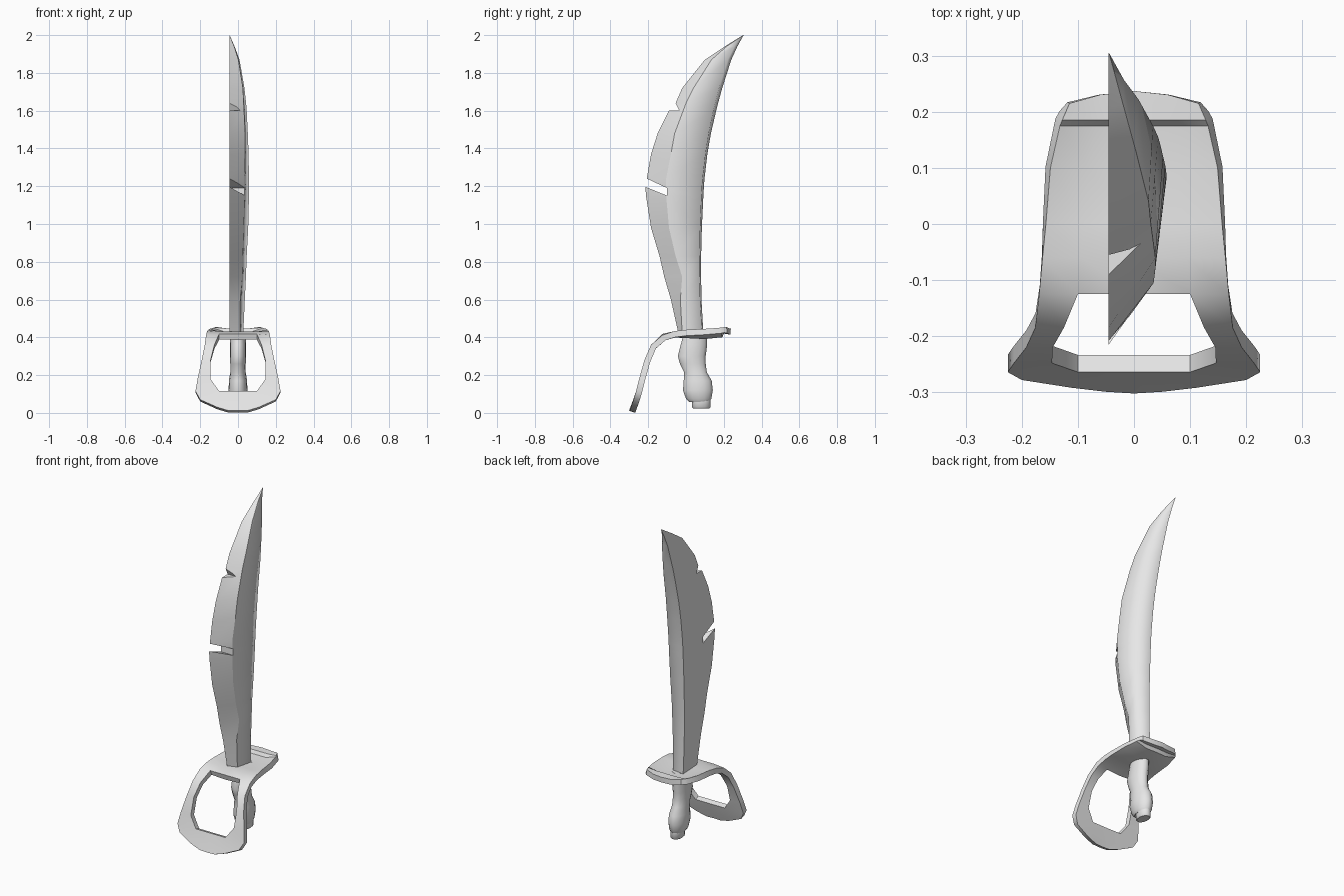
import bpy, bmesh, math

old = bpy.data.objects.get("Cube")
if old:
    bpy.data.objects.remove(old)

grey = bpy.data.materials.new("plain_grey")
grey.use_nodes = True
grey.diffuse_color = (0.8, 0.8, 0.8, 1)
grey.node_tree.nodes["Principled BSDF"].inputs["Base Color"].default_value = (0.8, 0.8, 0.8, 1)


def finish(name, bm):
    mesh = bpy.data.meshes.new(name)
    bm.to_mesh(mesh)
    bm.free()
    mesh.materials.append(grey)
    obj = bpy.data.objects.new(name, mesh)
    bpy.context.collection.objects.link(obj)
    return obj


def loft(name, rings, sharp_columns=(), smooth=True):
    """Skin closed rings of equal length and cap both ends."""
    bm = bmesh.new()
    rows = [[bm.verts.new(p) for p in ring] for ring in rings]
    n = len(rows[0])
    for a, b in zip(rows, rows[1:]):
        for i in range(n):
            j = (i + 1) % n
            bm.faces.new((a[i], a[j], b[j], b[i])).smooth = smooth
    caps = [bm.faces.new(rows[0][::-1]), bm.faces.new(rows[-1])]
    for cap in caps:
        for e in cap.edges:
            e.smooth = False
    for a, b in zip(rows, rows[1:]):
        for c in sharp_columns:
            bm.edges.get((a[c], b[c])).smooth = False
    bmesh.ops.recalc_face_normals(bm, faces=bm.faces)
    return finish(name, bm)


# Blade: flat on one side, bevelled cutting edge, broad rounded spine
# columns: z, edge y, ridge x, ridge y, spine x, spine y, back y
FLAT = -0.045
stations = [
    (.42, -.04, .01, -.02, .028, .085, .092),
    (.60, -.08, .012, -.03, .036, .075, .082),
    (.72, -.115, .022, -.02, .042, .072, .08),
    (.83, -.14, .025, -.055, .046, .072, .08),
    (.98, -.185, .03, -.09, .054, .075, .084),
    (1.15, -.212, .035, -.105, .058, .082, .092),
    (1.20, -.215, .035, -.105, .058, .085, .095),
    (1.24, -.208, .035, -.105, .058, .088, .098),
    (1.37, -.185, .038, -.08, .056, .103, .113),
    (1.48, -.15, .038, -.06, .052, .12, .132),
    (1.60, -.09, .032, -.015, .046, .145, .16),
    (1.64, -.055, .03, .0, .043, .155, .17),
    (1.72, -.02, .026, .04, .034, .175, .192),
    (1.87, .10, .002, .135, .008, .222, .24),
    (1.94, .205, -.02, .215, -.018, .257, .272),
    (2.0, .302, -.044, .303, -.044, .304, .305),
]
rings = [[(FLAT, e, z), (rx, ry, z), (sx, sy, z), (FLAT, b, z)]
         for z, e, rx, ry, sx, sy, b in stations]
blade = loft("blade", rings, sharp_columns=(0, 1, 3))


# Nicks in the cutting edge, cut with hidden prisms
def nick(name, outline):
    cutter = loft(name, [[(x, y, z) for y, z in outline] for x in (-.2, .2)], smooth=False)
    cutter.hide_render = True
    cutter.hide_set(True)
    mod = blade.modifiers.new(name, 'BOOLEAN')
    mod.object = cutter
    mod.solver = 'EXACT'


nick("large_nick_cutter", [(-.26, 1.215), (-.10, 1.15), (-.10, 1.19), (-.26, 1.265)])
nick("small_nick_cutter", [(-.12, 1.60), (-.035, 1.60), (-.055, 1.64), (-.12, 1.66)])

# Guard: dished plate that bends down into an open knuckle loop
# columns: y, z, outer half width, inner half width, centre y shift, centre drop
plate = [
    (.215, .455, .115, .06, .022, .008),
    (.185, .452, .128, .07, 0, .004),
    (.175, .450, .132, .066, 0, .022),
    (.10, .445, .149, .08, 0, .022),
    (0, .44, .157, .088, 0, .012),
    (-.06, .433, .163, .094, 0, .002),
    (-.125, .412, .169, .10, 0, -.006),
    (-.185, .36, .176, .125, 0, 0),
    (-.22, .28, .192, .145, 0, 0),
    (-.248, .18, .214, .146, 0, 0),
    (-.264, .115, .225, .10, 0, 0),
    (-.278, .07, .20, .09, -.006, .012),
    (-.292, .03, .11, .05, -.010, .018),
]
HOLE = range(6, 10)
bm = bmesh.new()
rows = []
for y, z, wo, wi, shift, drop in plate:
    pts = [(-wo, y, z), (-wi, y + shift * .7, z - drop), (0, y + shift, z - drop),
           (wi, y + shift * .7, z - drop), (wo, y, z)]
    rows.append([bm.verts.new(p) for p in pts])
for r, (a, b) in enumerate(zip(rows, rows[1:])):
    for c in range(4):
        if not (r in HOLE and c in (1, 2)):
            bm.faces.new((a[c], b[c], b[c + 1], a[c + 1])).smooth = True
bmesh.ops.delete(bm, geom=[v for v in bm.verts if not v.link_faces], context='VERTS')
guard = finish("knuckle_guard", bm)
solid = guard.modifiers.new("thickness", 'SOLIDIFY')
solid.thickness = .032
solid.offset = -1


# Grip and pommel: oval rings stacked along z
def oval_stack(name, levels, sides=14):
    angles = [2 * math.pi * i / sides for i in range(sides)]
    return loft(name, [[(hx * math.cos(t), (y0 + y1) / 2 + (y1 - y0) / 2 * math.sin(t), z)
                        for t in angles] for z, y0, y1, hx in levels])


oval_stack("grip", [
    (.058, .015, .125, .034), (.075, -.002, .136, .044), (.12, -.018, .144, .05),
    (.17, -.014, .138, .048), (.215, -.012, .112, .041), (.26, -.034, .106, .041),
    (.30, -.045, .106, .043), (.36, -.03, .114, .043), (.425, -.012, .114, .041),
])
oval_stack("pommel_cap", [(.024, .036, .124, .028), (.03, .03, .13, .034), (.065, .03, .13, .034)])

# Keep hard edges crisp on the guard
bpy.ops.object.select_all(action='DESELECT')
guard.select_set(True)
bpy.context.view_layer.objects.active = guard
bpy.ops.object.shade_smooth_by_angle(angle=math.radians(35))
for p in guard.modifiers:
    p.show_viewport = True
solid.edge_crease_rim = 0
guard.modifiers.new("crisp_rim", 'EDGE_SPLIT').split_angle = math.radians(40)
